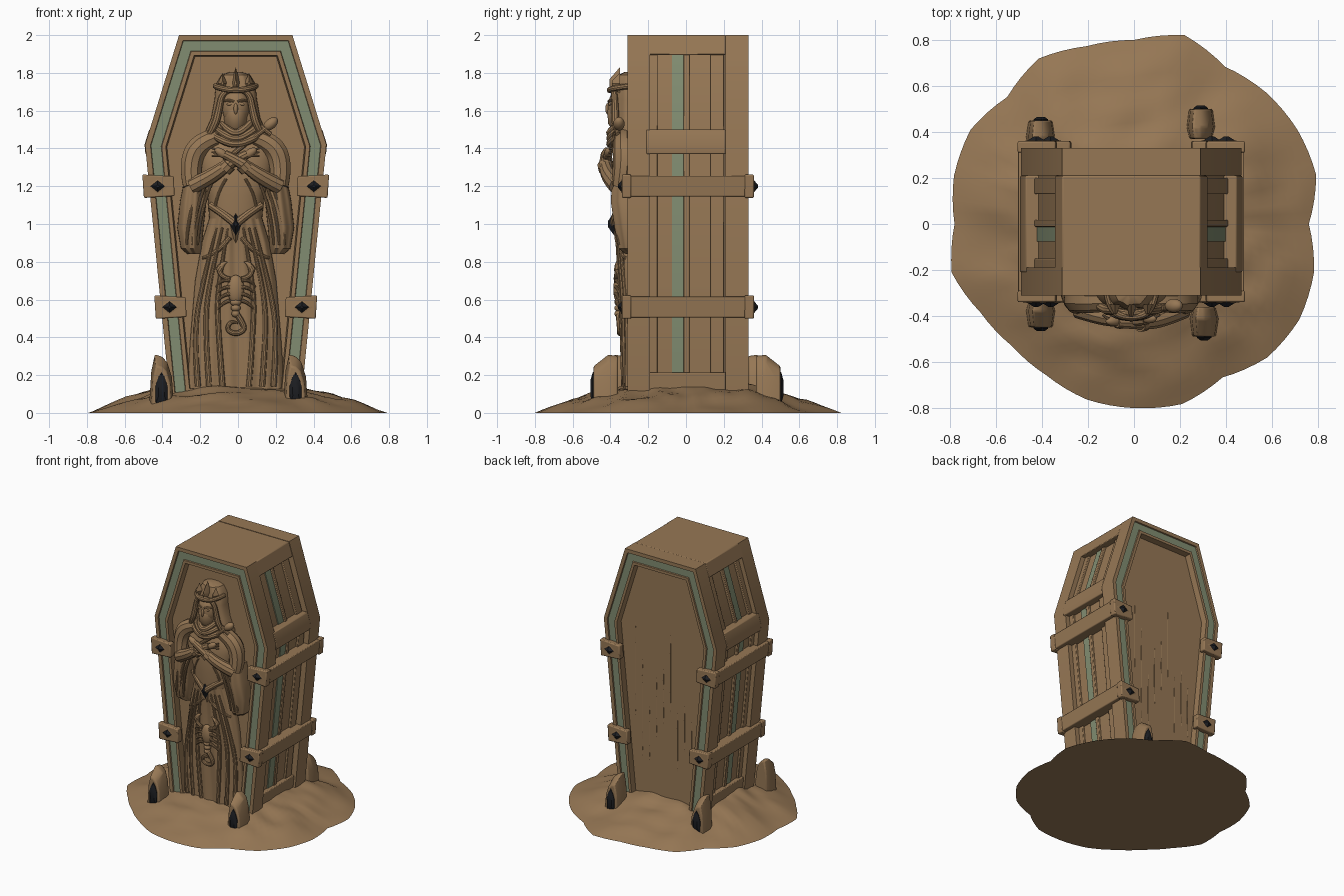
import bpy, bmesh, math, random
from mathutils import Vector, Matrix, noise

if "Cube" in bpy.data.objects:
    bpy.data.objects.remove(bpy.data.objects["Cube"])

random.seed(4)


def material(name, col):
    m = bpy.data.materials.new(name)
    m.diffuse_color = (*col, 1)
    m.use_nodes = True
    m.node_tree.nodes["Principled BSDF"].inputs["Base Color"].default_value = m.diffuse_color
    return m


WOOD = material("sandy brown", (0.305, 0.185, 0.09))
TEAL = material("sage green", (0.22, 0.265, 0.165))
DARK = material("black gem", (0.012, 0.013, 0.016))
CX = -0.012          # coffin sits slightly left of centre
PANEL = -0.262       # front panel depth


def finish(name, bm, mats, bevel=0.0, dx=CX):
    bmesh.ops.recalc_face_normals(bm, faces=bm.faces)
    me = bpy.data.meshes.new(name)
    bm.to_mesh(me)
    bm.free()
    ob = bpy.data.objects.new(name, me)
    bpy.context.collection.objects.link(ob)
    for m in mats:
        me.materials.append(m)
    ob.location.x = dx
    if bevel:
        b = ob.modifiers.new("worn edge", 'BEVEL')
        b.width, b.segments, b.limit_method = bevel, 2, 'ANGLE'
    return ob


def loft(name, rings, mats=(WOOD,), closed=False, second=(), bevel=0.0, dx=CX):
    """Skin closed rings; ring spans listed in `second` get material 1."""
    bm = bmesh.new()
    vs = [[bm.verts.new(p) for p in r] for r in rings]
    n = len(vs[0])
    for i in range(len(vs) if closed else len(vs) - 1):
        a, b = vs[i], vs[(i + 1) % len(vs)]
        for j in range(n):
            k = (j + 1) % n
            bm.faces.new((a[j], a[k], b[k], b[j])).material_index = int(i in second)
    if not closed:
        bm.faces.new(vs[0])
        bm.faces.new(vs[-1])
    return finish(name, bm, mats, bevel, dx)


def prism(name, poly, y0, y1, mat=WOOD, bevel=0.0):
    return loft(name, [[(x, y, z) for x, z in poly] for y in (y0, y1)], (mat,), bevel=bevel)


def ball(name, pos, size, rot=0.0, mat=WOOD):
    bm = bmesh.new()
    m = Matrix.Translation(pos) @ Matrix.Rotation(rot, 4, 'Y') @ Matrix.Diagonal((*size, 1))
    bmesh.ops.create_uvsphere(bm, u_segments=20, v_segments=12, radius=1, matrix=m)
    return finish(name, bm, (mat,))


def tube(name, pts, radii, mat=WOOD):
    cu = bpy.data.curves.new(name, 'CURVE')
    cu.dimensions, cu.bevel_depth, cu.bevel_resolution = '3D', 1.0, 3
    cu.use_fill_caps, cu.resolution_u = True, 6
    sp = cu.splines.new('NURBS')
    sp.points.add(len(pts) - 1)
    for i, p in enumerate(pts):
        sp.points[i].co = (*p, 1)
        sp.points[i].radius = radii[min(i, len(radii) - 1)]
    sp.use_endpoint_u, sp.order_u = True, 3
    tmp = bpy.data.objects.new(name + "_path", cu)
    bpy.context.collection.objects.link(tmp)
    me = bpy.data.meshes.new_from_object(tmp)
    bpy.data.objects.remove(tmp)
    me.materials.clear()
    me.materials.append(mat)
    ob = bpy.data.objects.new(name, me)
    ob.location.x = CX
    bpy.context.collection.objects.link(ob)
    return ob


def gem(name, x, z, w, h, y0, y1, dx=CX, mat=DARK):
    d = ((w, 0), (0, h), (-w, 0), (0, -h))
    loft(name, [[(x + a * k, y, z + b * k) for a, b in d] for y, k in ((y0, 1), (y1, .25))], (mat,), dx=dx)


# Coffin outline, inset by d
CORNERS = [(-.342, .02), (.342, .02), (.48, 1.42), (.30, 2.0), (-.30, 2.0), (-.48, 1.42)]


def outline(d):
    out = []
    for i, p in enumerate(CORNERS):
        p = Vector(p)
        e0 = (p - Vector(CORNERS[i - 1])).normalized()
        e1 = (Vector(CORNERS[(i + 1) % 6]) - p).normalized()
        n0, n1 = Vector((-e0.y, e0.x)), Vector((-e1.y, e1.x))
        out.append(p + (n0 + n1) * (d / (1 + n0.dot(n1))))
    return out


def half_width(z):
    if z < 1.42:
        return .342 + (z - .02) / 1.4 * .138
    return .48 - (z - 1.42) / .58 * .18


def band(name, zs, y0, y1, grow=0.0):
    pts = [(half_width(z) + grow, z) for z in zs]
    prism(name, pts + [(-x, z) for x, z in reversed(pts)], y0, y1, bevel=.006)


# Coffin body, recessed side boards and frames
prism("coffin_body", outline(.05), PANEL, .285)
prism("side_teal_strip", outline(.043), -.075, -.012, TEAL)
for y0, y1 in ((-.2, -.15), (-.012, .018), (.13, .2)):
    prism("side_rail", outline(.034), y0, y1, bevel=.004)
band("top_cap", (1.895, 2.0), -.21, .21)
band("shoulder_batten", (1.37, 1.42, 1.5), -.21, .21, .003)
band("bottom_rail", (.05, .215), -.21, .21, -.015)
for name, face, s in (("front_frame", -.31, -1), ("back_frame", .33, 1)):
    steps = [(0, face - s * .12), (0, face), (.028, face), (.031, face - s * .009),
             (.084, face - s * .009), (.087, face), (.108, face), (.116, face - s * .06)]
    steps += [(.116, face - s * .12)]
    loft(name, [[(p.x, y, p.y) for p in outline(d)] for d, y in steps],
         (WOOD, TEAL), closed=True, second=(3,))
    # worn grain ridges on the back panel
    if s > 0:
        for i in range(9):
            x, z = -.24 + i * .06, random.uniform(.3, .8)
            top = z + random.uniform(.4, .8)
            tube("wood_grain", [(x, .284, z), (x + .01, .284, (z + top) / 2), (x, .284, top)], (.001, .005, .001))

# Straps with gem brackets
for zc in (1.2, .56):
    for s in (-1, 1):
        lo, hi = half_width(zc - .055), half_width(zc + .055)
        prism("side_strap", [(s * (lo - .06), zc - .055), (s * (lo + .028), zc - .055),
                             (s * (hi + .028), zc + .055), (s * (hi - .06), zc + .055)], -.33, .35, bevel=.006)
        m = half_width(zc)
        quad = [(s * (m - .135), zc - .052), (s * (m + .028), zc - .062),
                (s * (m + .036), zc + .062), (s * (m - .13), zc + .052)]
        for face, d in ((-.29, -1), (.31, 1)):
            prism("strap_bracket", quad, face, face + d * .05, bevel=.007)
            gem("bracket_setting", s * (m - .045), zc, .065, .042, face + d * .049, face + d * .056, mat=WOOD)
            gem("bracket_gem", s * (m - .045), zc, .042, .032, face + d * .05, face + d * .07)

# Sand mound
RADII = [.76, .82, .82, .81, .79, .85, .80, .80, .83, .78, .82, .81,
         .78, .82, .77, .75, .76, .79, .80, .81, .77, .82, .83, .81]


def mound_ring(f, n=96):
    ring = []
    for j in range(n):
        t = j / n * 24
        i, k = int(t), t % 1
        r = (RADII[i] * (1 - k) + RADII[(i + 1) % 24] * k) * f
        a = j / n * math.tau
        x, y = r * math.cos(a), r * math.sin(a)
        h = .195 * (1 - f ** 1.5)
        bump = noise.noise((x * 4, y * 4, 1)) * .035 + noise.noise((x * 5, y * 11, 5)) * .018
        ring.append((x, y, max(0.0, h + bump * min(1, (1 - f) * 4))))
    return ring


loft("sand_mound", [mound_ring(1 - i / 20) for i in range(20)], dx=0)

# Corner stones with dark arched insets
for x, y0, y1 in ((-.405, -.33, -.45), (.305, -.36, -.49), (-.405, .33, .45), (.29, .37, .50)):
    prof = [(-.066, .03), (.066, .03), (.055, .19), (.03, .27), (0, .30), (-.035, .31), (-.054, .22)]
    rings = [[(x + a * k, y, b * h) for a, b in prof]
             for y, k, h in ((y0, .8, .98), (y0 * .6 + y1 * .4, 1, 1), (y1, .82, .8))]
    loft("corner_stone", rings, bevel=.008, dx=0)
    s = 1 if y1 > 0 else -1
    arch = [(-.03, .05), (.03, .05), (.032, .14), (.018, .185), (0, .215), (-.018, .185), (-.032, .14)]
    loft("stone_inset", [[(x + a * k, y1 + s * d, .13 + (b - .13) * k) for a, b in arch]
                         for d, k in ((-.02, 1.05), (.004, 1), (.016, .5))], (DARK,), dx=0)


# Carved figure: half-round lofts with folds
def relief(name, rows, folds=0, amp=0.0, n=48, lean=0.0):
    rings = []
    for z, cx, w, d in rows:
        ring = []
        for j in range(n + 1):
            u = (j / n * 2 - 1) * math.pi / 2
            fold = amp * math.cos(u) * math.sin(folds * u + z * lean)
            ring.append((cx + w * math.sin(u), PANEL + .01 - (d + .01) * max(0, math.cos(u)) ** .6 + fold, z))
        rings.append(ring)
    return loft(name, rings)


GOWN = [(.08, 0, .255, .065), (.25, 0, .25, .07), (.4, 0, .24, .078), (.7, 0, .215, .09), (.9, 0, .18, .10),
        (1.03, 0, .14, .12), (1.15, 0, .15, .13), (1.3, 0, .2, .13), (1.4, 0, .2, .115), (1.47, 0, .13, .09)]


def on_gown(x, z, lift=0.0):
    for a, b in zip(GOWN, GOWN[1:]):
        if a[0] <= z <= b[0]:
            k = (z - a[0]) / (b[0] - a[0])
            w, d = a[2] + (b[2] - a[2]) * k, a[3] + (b[3] - a[3]) * k
            return (x, PANEL - d * max(0, 1 - (x / w) ** 2) ** .3 - lift, z)


relief("gown_skirt", GOWN[:6], 15, .007, 72, 2)
relief("gown_bodice", GOWN[5:])
relief("head_veil", [(1.4, 0, .17, .09), (1.47, 0, .17, .11), (1.56, 0, .13, .11), (1.66, 0, .112, .11),
                     (1.74, 0, .105, .105), (1.79, 0, .075, .09), (1.805, 0, .03, .06)], 9, .004)
ball("face", (0, -.352, 1.615), (.072, .062, .10))
ball("nose", (0, -.414, 1.61), (.011, .013, .03))
relief("face_veil", [(1.49, 0, .045, .12), (1.53, 0, .07, .15), (1.6, 0, .074, .155), (1.615, 0, .07, .147)])
for s in (-1, 1):
    ball("eye", (s * .03, -.402, 1.635), (.018, .009, .008), s * .15)
    tube("brow", [(s * .01, -.411, 1.648), (s * .035, -.406, 1.662), (s * .06, -.385, 1.65)], (.006,))
    tube("veil_edge", [(0, -.39, 1.715), (s * .07, -.38, 1.71), (s * .09, -.375, 1.6), (s * .11, -.375, 1.52),
                       (s * .165, -.34, 1.43)], (.014, .016, .02, .022, .012))
    tube("shoulder", [(s * .1, -.33, 1.46), (s * .2, -.33, 1.43), (s * .245, -.325, 1.3), (s * .23, -.345, 1.2)],
         (.05, .06, .06, .05))
    # hanging sleeve
    relief("hanging_sleeve", [(.84, s * .22, .035, .05), (.87, s * .235, .055, .09), (.98, s * .24, .07, .11),
                              (1.12, s * .225, .07, .13), (1.25, s * .215, .055, .12)], 7, .008, 32, 3)
    for i in range(3):
        tube("sleeve_fold", [(s * (.12 + .03 * i), -.385, 1.23), (s * (.19 + .03 * i), -.385, 1.08),
                             (s * (.2 + .03 * i), -.355, .89)], (.006, .013, .006))
    # crossed forearms, cuffs and hands
    f = -.012 if s > 0 else 0
    tube("forearm", [(s * .23, -.365, 1.2), (s * .13, -.4 + f, 1.25), (s * .03, -.42 + f, 1.325),
                     (-s * .06, -.415 + f, 1.37)], (.045, .042, .03, .024))
    tube("cuff", [(s * .06, -.413 + f, 1.29), (s * .035, -.418 + f, 1.315)], (.04,))
    ball("hand", (-s * .075, -.41 + f, 1.375), (.042, .022, .022), s * .6)
    for i in range(3):
        tube("finger", [(-s * .08, -.415 + f, 1.392 - i * .014), (-s * .125, -.395, 1.40 - i * .02)], (.009, .005))
    tube("bodice_fold", [on_gown(s * .05, 1.24), on_gown(s * .1, 1.16), on_gown(s * .11, 1.08)], (.008,))
    # belt and skirt drapes
    tube("belt", [on_gown(s * .135, 1.1), on_gown(s * .07, 1.06), on_gown(0, 1.0, .006)], (.02, .022, .022))
    for a, b, c in ((.04, .1, .07), (.07, .15, .14), (.1, .185, .2)):
        tube("skirt_fold", [on_gown(s * a, .98), on_gown(s * b, .66), on_gown(s * (c + .02), .4),
                            on_gown(s * c, .14)], (.006, .014, .014, .016))
    tube("hip_drape", [on_gown(s * .03, .93), on_gown(s * .1, .84), on_gown(s * .175, .82)], (.014, .016, .008))
    # scorpion legs and pincers
    for i in range(4):
        z = .70 - i * .035
        tube("scorpion_leg", [on_gown(s * .03, z, .02), on_gown(s * .075, z + .012 - i * .008, .022),
                              on_gown(s * .105, z - .035 - i * .008, .004)], (.011, .009, .004))
    tube("scorpion_arm", [on_gown(s * .03, .71, .02), on_gown(s * .09, .72, .02), on_gown(s * .085, .765, .012)],
         (.012, .013, .015))
    tube("scorpion_pincer", [on_gown(s * .088, .755, .012), on_gown(s * .075, .79, .012), on_gown(s * .045, .8, .01)],
         (.02, .015, .003))

# Neck scarf and headdress
for i in range(3):
    w, z = .075 + .03 * i, 1.535 - .028 * i
    tube("neck_scarf", [(-w, -.345, z), (-w * .6, -.39, z - .035), (0, -.405, z - .06),
                        (w * .6, -.39, z - .035), (w, -.345, z)], (.014, .02, .022))
tube("headband", [(-.106, -.3, 1.73), (-.09, -.385, 1.72), (0, -.41, 1.705), (.09, -.385, 1.72), (.106, -.3, 1.73)],
     (.016,))
for x, h in ((-.07, .04), (0, .07), (.07, .04)):
    gem("crown_point", x, 1.745, .024, h + .015, -.35, -.405 + abs(x) * .2, mat=WOOD)

# Sceptre
tube("sceptre", [(-.06, -.41, 1.335), (.06, -.4, 1.43), (.17, -.36, 1.515)], (.013,))
ball("sceptre_head", (.185, -.355, 1.53), (.045, .03, .028), -.7)
tube("sceptre_wing", [(.13, -.365, 1.52), (.15, -.365, 1.5), (.185, -.36, 1.475)], (.014,))

# Belt gem and scorpion body
gem("belt_setting", 0, 1.0, .052, .10, -.36, -.398, mat=WOOD)
gem("belt_gem", 0, 1.0, .036, .068, -.375, -.412)
ball("scorpion_body", (0, -.358, .655), (.045, .027, .075))
for i in range(3):
    ball("scorpion_segment", (0, -.355, .585 - i * .03), (.03 - i * .004, .024, .02))
tube("scorpion_tail", [on_gown(0, .53, .012), on_gown(.03, .49, .01), on_gown(.05, .44, .01), on_gown(0, .415, .01),
                       on_gown(-.05, .44, .01), on_gown(-.025, .49, .012), on_gown(.012, .475, .014)],
     (.017, .016, .015, .014, .013, .012, .004))

# Smooth shading with sharp corners
bpy.ops.object.select_all(action='DESELECT')
for ob in bpy.data.objects:
    ob.select_set(True)
    bpy.context.view_layer.objects.active = ob
bpy.ops.object.shade_smooth_by_angle(angle=math.radians(35))
